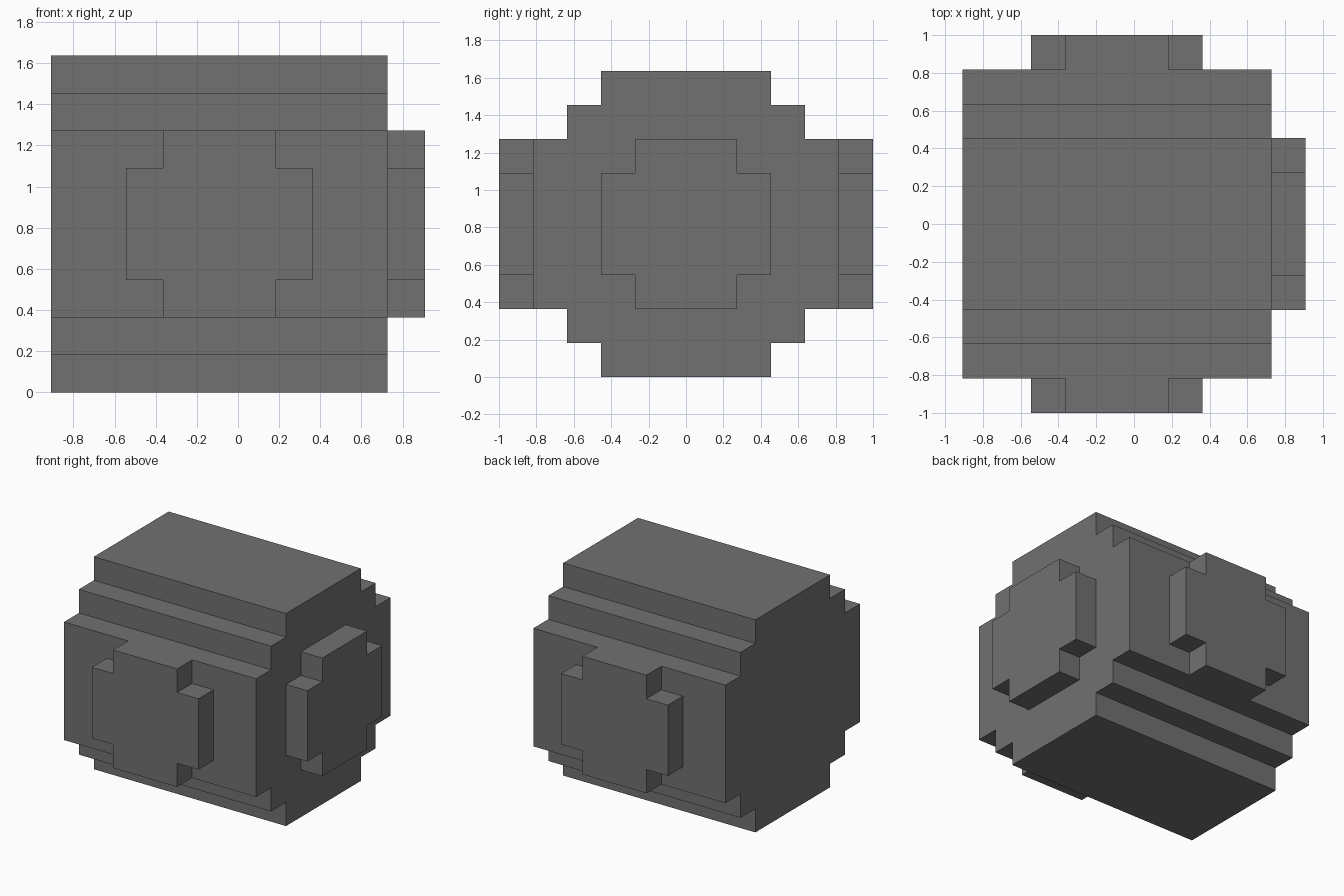
import bpy
import bmesh
from mathutils import Vector

cube = bpy.data.objects.get("Cube")
if cube:
    bpy.data.objects.remove(cube, do_unlink=True)

U = 2 / 11  # one block of the stepped grid

# Single grey material
grey = bpy.data.materials.new("mid_grey")
grey.use_nodes = True
colour = (0.165, 0.165, 0.165, 1)
grey.diffuse_color = colour
grey.node_tree.nodes["Principled BSDF"].inputs["Base Color"].default_value = colour


def stepped_outline(corner):
    """Mirror one stepped quarter outline (side to top) into a closed loop."""
    right = corner[::-1] + [(a, -b) for a, b in corner]
    return right + [(-a, b) for a, b in right[::-1]]


def extrude_outline(name, outline, place, start, end):
    """Extrude an outline; place(a, b, depth) maps it to grid coordinates."""
    bm = bmesh.new()
    face = bm.faces.new([bm.verts.new(Vector(place(a, b, start)) * U) for a, b in outline])
    shift = (Vector(place(0, 0, end)) - Vector(place(0, 0, start))) * U
    moved = bmesh.ops.extrude_face_region(bm, geom=[face], use_keep_orig=True)
    bmesh.ops.translate(bm, vec=shift, verts=[v for v in moved["geom"] if isinstance(v, bmesh.types.BMVert)])
    bmesh.ops.recalc_face_normals(bm, faces=bm.faces)
    mesh = bpy.data.meshes.new(name)
    bm.to_mesh(mesh)
    bm.free()
    mesh.materials.append(grey)
    obj = bpy.data.objects.new(name, mesh)
    bpy.context.collection.objects.link(obj)
    return obj


MID = 4.5  # centre height in blocks
body_outline = stepped_outline([(4.5, 2.5), (3.5, 2.5), (3.5, 3.5), (2.5, 3.5), (2.5, 4.5)])
plate_outline = stepped_outline([(2.5, 1.5), (1.5, 1.5), (1.5, 2.5)])


def along_x(a, b, d):
    return (d, a, b + MID)


def along_y(a, b, d):
    return (a - 0.5, d, b + MID)


# Stepped barrel body, running side to side
extrude_outline("body", body_outline, along_x, -5, 4)

# Raised notched plates on the left side, front and back
extrude_outline("left_plate", plate_outline, along_x, 4, 5)
extrude_outline("front_plate", plate_outline, along_y, -4.5, -5.5)
extrude_outline("back_plate", plate_outline, along_y, 4.5, 5.5)
